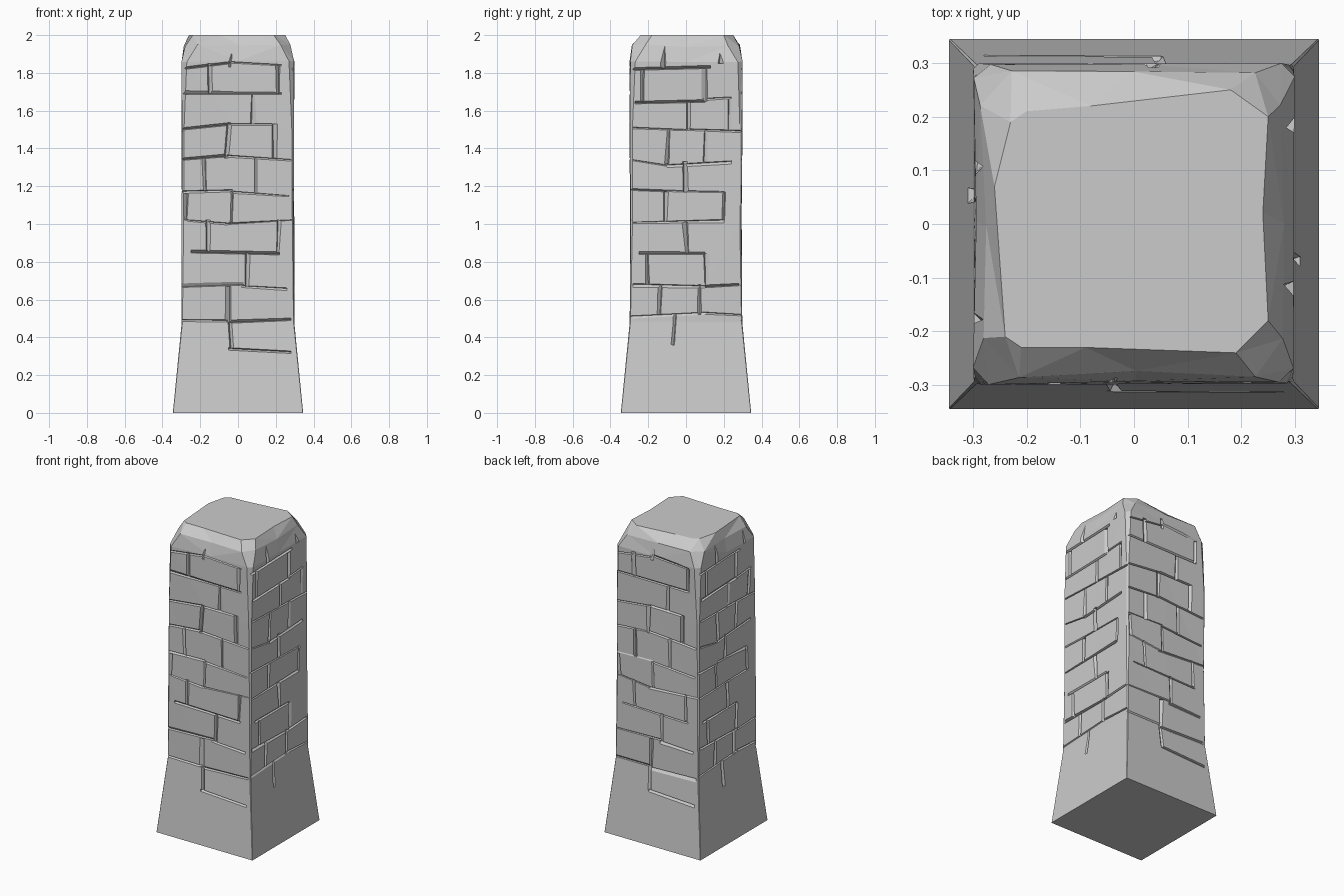
import bpy, bmesh, random
from math import radians
from mathutils import Matrix, Vector

random.seed(4)
if "Cube" in bpy.data.objects:
    bpy.data.objects.remove(bpy.data.objects["Cube"], do_unlink=True)

stone = bpy.data.materials.new("grey stone")
stone.use_nodes = True
stone.diffuse_color = (0.6, 0.6, 0.6, 1)
stone.node_tree.nodes["Principled BSDF"].inputs["Base Color"].default_value = (0.6, 0.6, 0.6, 1)


def half_width(z):
    return 0.298 + 0.047 * max(0, 0.48 - z) / 0.48


def make_object(name, bm):
    bmesh.ops.recalc_face_normals(bm, faces=bm.faces)
    mesh = bpy.data.meshes.new(name)
    bm.to_mesh(mesh)
    bm.free()
    mesh.materials.append(stone)
    obj = bpy.data.objects.new(name, mesh)
    bpy.context.collection.objects.link(obj)
    return obj


def ring(half, cut, z, jitter=0):
    """Square outline with cut corners and a point in the middle of each side."""
    points = []
    for k in range(4):
        turn = Matrix.Rotation(radians(90 * k), 3, "Z")
        for u, out in ((-half + cut, half), (0, half), (half - cut, half)):
            wobble = Vector([random.uniform(-jitter, jitter) for _ in range(3)])
            points.append(turn @ Vector((u, -out, z)) + wobble)
    return points


# Pillar body: flared foot, straight shaft, worn rounded cap
worn_top = [(-.21, -.23), (-.09, -.23), (.19, -.24),
            (.25, -.18), (.24, .02), (.25, .20),
            (.18, .25), (-.08, .22), (-.20, .21),
            (-.23, .19), (-.26, .07), (-.24, -.21)]
rings = [ring(.345, .002, 0), ring(.298, .004, .48),
         ring(.296, .01, 1.0, .003), ring(.297, .01, 1.5, .003),
         ring(.296, .025, 1.86, .004), ring(.28, .06, 1.945, .008),
         [Vector((x, y, 2)) for x, y in worn_top]]
bm = bmesh.new()
loops = [[bm.verts.new(p) for p in r] for r in rings]
for low, high in zip(loops, loops[1:]):
    for i in range(len(low)):
        j = (i + 1) % len(low)
        bm.faces.new((low[i], low[j], high[j], high[i]))
bm.faces.new(loops[0][::-1])
bm.faces.new(loops[-1])
bmesh.ops.triangulate(bm, faces=[f for f in bm.faces if len(f.verts) == 4])
pillar = make_object("stone_pillar", bm)

# Mortar seams: rows are (left, height, right, height); joints are (across, bottom, top)
front_rows = [(-.28, 1.82, -.04, 1.85), (-.04, 1.86, .23, 1.84), (-.29, 1.69, .23, 1.69),
              (-.29, 1.50, -.04, 1.53), (-.05, 1.53, .18, 1.53), (-.29, 1.34, -.05, 1.36),
              (-.06, 1.36, .28, 1.34), (-.29, 1.17, -.03, 1.18), (-.04, 1.17, .27, 1.15),
              (-.27, 1.02, -.05, 1.0), (-.06, 1.0, .30, 1.02), (-.25, .85, .22, .84),
              (-.30, .67, .03, .68), (.02, .67, .26, .66), (-.30, .49, -.05, .49),
              (-.05, .48, .28, .49), (-.05, .34, .28, .325)]
front_joints = [(-.16, 1.69, 1.85), (.22, 1.69, 1.84), (.08, 1.53, 1.69), (-.06, 1.35, 1.53),
                (.18, 1.35, 1.53), (-.17, 1.17, 1.35), (.09, 1.16, 1.35), (-.03, 1.0, 1.17),
                (-.27, 1.02, 1.16), (-.16, .85, 1.02), (.21, .85, 1.02), (.04, .67, .85),
                (-.05, .48, .67), (-.045, .34, .49), (-.035, 1.83, 1.90)]
side_rows = [(-.28, 1.82, .13, 1.83), (-.27, 1.64, .10, 1.65), (.09, 1.66, .24, 1.67),
             (-.28, 1.51, 0, 1.50), (0, 1.5, .29, 1.49), (-.28, 1.34, -.1, 1.31),
             (-.1, 1.31, .24, 1.33), (-.30, 1.18, -.1, 1.17), (-.1, 1.18, .2, 1.17),
             (-.28, 1.01, .2, 1.02), (-.25, .84, .1, .84), (-.28, .68, .1, .67),
             (.1, .67, .28, .68), (-.29, .51, .1, .53), (.1, .53, .29, .52)]
side_joints = [(-.11, 1.82, 1.94), (.18, 1.85, 1.95), (-.22, 1.65, 1.82), (.10, 1.65, 1.82),
               (.01, 1.5, 1.65), (.23, 1.5, 1.66), (-.09, 1.32, 1.5), (.10, 1.33, 1.5),
               (-.01, 1.17, 1.33), (-.11, 1.01, 1.17), (.2, 1.02, 1.17), (.01, .84, 1.01),
               (-.2, .68, .84), (.1, .68, .84), (-.13, .52, .68), (.07, .52, .68), (-.06, .36, .52)]


def chisel(bm, turn, a, b, steep, slope, depth):
    """Wedge along the seam from a to b, steep on one side and sloping on the other."""
    a, b = Vector(a), Vector(b)
    along = (b - a).normalized()
    across = Vector((-along.y, along.x))
    verts = []
    for end, fade in ((a, random.uniform(.5, 1)), (b, random.uniform(.5, 1))):
        for shift, inward in ((steep, 0), (steep, -.02), (slope, 0), (slope, -.02), (0, depth)):
            p = end + across * shift * fade
            out = half_width(p.y) - inward * (fade if inward > 0 else 1)
            verts.append(bm.verts.new(turn @ Vector((p.x, -out, p.y))))
    hull = bmesh.ops.convex_hull(bm, input=verts)
    junk = set(hull["geom_interior"]) | set(hull["geom_unused"])
    bmesh.ops.delete(bm, geom=[v for v in junk if isinstance(v, bmesh.types.BMVert)], context="VERTS")


def nudge(amount):
    return random.uniform(-amount, amount)


bm = bmesh.new()
for k in range(4):
    turn = Matrix.Rotation(radians(90 * k), 3, "Z")
    rows, joints = ((front_rows, front_joints), (side_rows, side_joints))[k % 2]
    for u1, z1, u2, z2 in rows:
        side = random.choice((-1, 1))
        chisel(bm, turn, (u1, z1 + nudge(.003)), (u2, z2 + nudge(.003)),
               side * .005, -side * random.uniform(.008, .022), random.uniform(.012, .02))
    for u, low, high in joints:
        side = random.choice((-1, 1))
        chisel(bm, turn, (u + nudge(.008), low), (u + nudge(.008), high),
               side * .008, -side * random.uniform(.018, .03), random.uniform(.016, .026))
cutter = make_object("seam_cutter", bm)
cutter.hide_render = True

# Carve the seams and keep only the finished pillar
carve = pillar.modifiers.new("carve_seams", "BOOLEAN")
carve.operation = "DIFFERENCE"
carve.solver = "EXACT"
carve.use_self = True
carve.object = cutter
bpy.context.view_layer.update()
graph = bpy.context.evaluated_depsgraph_get()
carved = bpy.data.meshes.new_from_object(pillar.evaluated_get(graph))
pillar.modifiers.clear()
pillar.data = carved
carved.materials.clear()
carved.materials.append(stone)
for face in carved.polygons:
    face.material_index = 0
    face.use_smooth = False
bpy.data.objects.remove(cutter, do_unlink=True)
